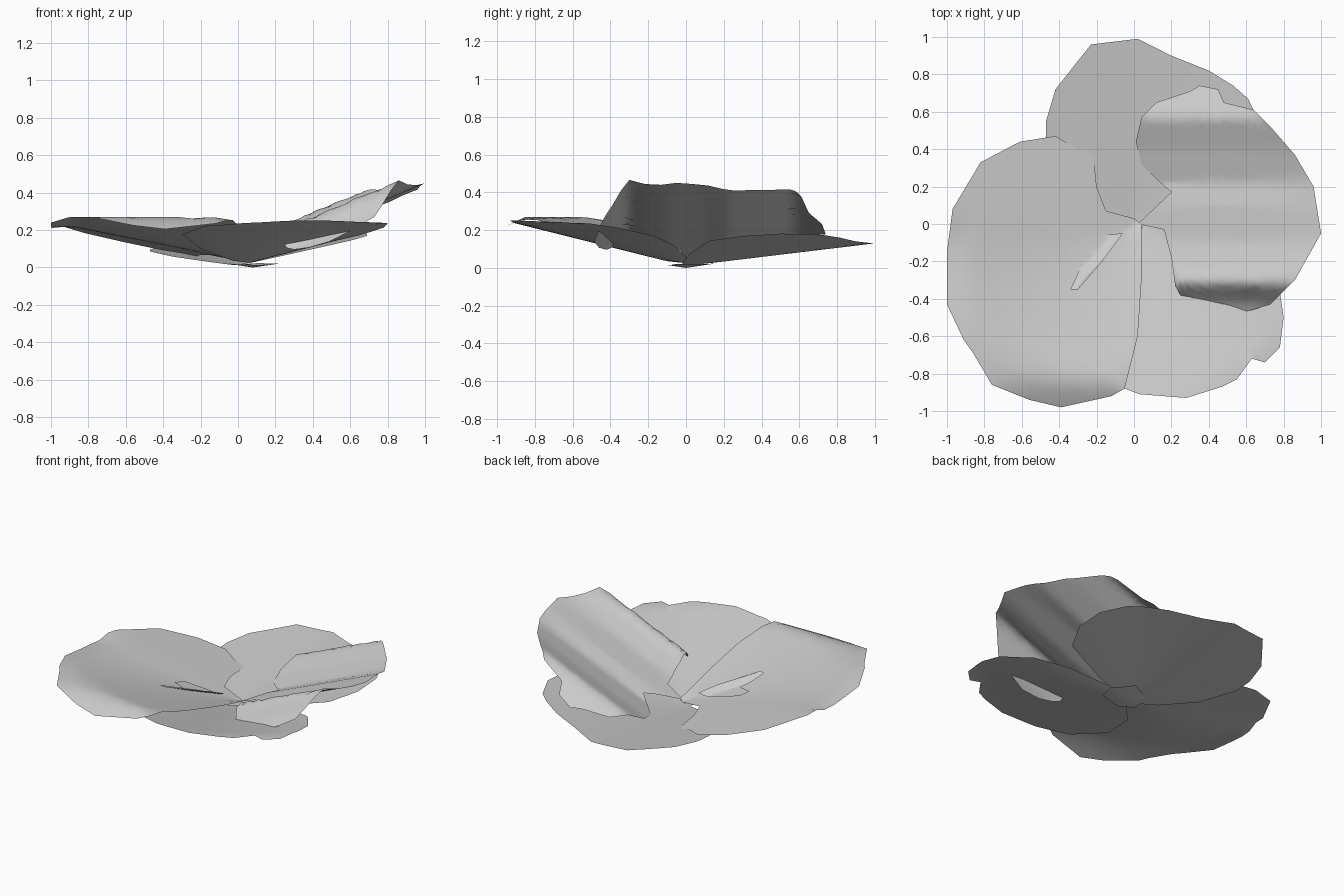
import bpy
import bmesh
from math import hypot
from mathutils import Vector

cube = bpy.data.objects.get("Cube")
if cube:
    bpy.data.objects.remove(cube, do_unlink=True)

grey = bpy.data.materials.new("soft grey")
grey.use_nodes = True
colour = (0.6, 0.6, 0.6, 1)
grey.diffuse_color = colour
grey.node_tree.nodes["Principled BSDF"].inputs["Base Color"].default_value = colour


def interpolate(profile, value):
    """Linear height along a list of (position, height) pairs."""
    for (start, low), (end, high) in zip(profile, profile[1:]):
        if value <= end:
            blend = max(0, (value - start) / (end - start))
            return low + (high - low) * blend
    return profile[-1][1]


# Height of each petal's surface
def left_height(x, y):
    if y > 0:
        return 0.04 - 0.2 * x - 0.06 * y
    rise = 0.04 + hypot(0.2 * x, 0.27 * y)
    droop = max(0, -0.85 - y) * 0.5
    lip = max(0, -0.9 - x) * 0.3
    return min(rise, 0.27) - droop - lip


def front_height(x, y):
    return min(0.01 + 0.25 * hypot(x, y), 0.25) - 0.04 * max(0, x - 0.5)


def back_height(x, y):
    return 0.01 + 0.12 * hypot(x, y) + 0.1 * max(x, 0)


ROLL = [(-0.49, -0.1), (-0.42, -0.06), (-0.31, 0.08), (-0.24, 0.04),
        (-0.1, 0), (0.1, 0), (0.22, -0.02), (0.4, 0.03),
        (0.57, 0.1), (0.65, 0.06), (0.74, 0)]


def right_height(x, y):
    return 0.03 + 0.42 * x + interpolate(ROLL, y)


def fold_height(x, y):
    crease = max(0, 0.06 - abs(x - y * 0.9)) * 0.5
    return left_height(x, y) + 0.008 + crease


def petal(name, hub, outline, height, rings=10, splits=3):
    """Sheet of rings from a hub point to an outline, lifted by a height rule."""
    bm = bmesh.new()
    rim = []
    corners = [Vector(point) for point in outline]
    for start, end in zip(corners, corners[1:] + corners[:1]):
        rim += [start.lerp(end, step / splits) for step in range(splits)]
    hub = Vector(hub)

    def vertex(point):
        return bm.verts.new((point.x, point.y, height(point.x, point.y)))

    middle = vertex(hub)
    inner = None
    for ring in range(1, rings + 1):
        outer = [vertex(hub.lerp(point, ring / rings)) for point in rim]
        for i in range(len(rim)):
            j = (i + 1) % len(rim)
            if inner:
                bm.faces.new((inner[i], outer[i], outer[j], inner[j]))
            else:
                bm.faces.new((middle, outer[i], outer[j]))
        inner = outer
    bmesh.ops.recalc_face_normals(bm, faces=bm.faces[:])
    if sum(face.normal.z for face in bm.faces) < 0:
        bmesh.ops.reverse_faces(bm, faces=bm.faces[:])
    for face in bm.faces:
        face.smooth = True
    mesh = bpy.data.meshes.new(name)
    bm.to_mesh(mesh)
    bm.free()
    mesh.materials.append(grey)
    sheet = bpy.data.objects.new(name, mesh)
    bpy.context.collection.objects.link(sheet)
    return sheet


# Broad left petal
petal("left_petal", (-0.4, -0.25), [
    (0, 0.03), (-0.15, 0.07), (-0.2, 0.2), (-0.22, 0.4), (-0.3, 0.4),
    (-0.42, 0.47), (-0.61, 0.44), (-0.82, 0.33), (-0.97, 0.08),
    (-1, -0.15), (-1, -0.43), (-0.91, -0.62), (-0.86, -0.69),
    (-0.76, -0.86), (-0.56, -0.94), (-0.39, -0.98), (-0.12, -0.92),
    (-0.05, -0.88), (0.02, -0.6), (0.04, -0.3), (0.04, 0)], left_height)

# Front petal, tucked under its neighbours
petal("front_petal", (0.2, -0.4), [
    (0.06, 0), (0.2, 0), (0.45, -0.07), (0.65, -0.18), (0.78, -0.36),
    (0.8, -0.5), (0.78, -0.66), (0.7, -0.74), (0.63, -0.72),
    (0.55, -0.83), (0.47, -0.87), (0.28, -0.93), (0.03, -0.91),
    (-0.05, -0.88), (-0.18, -0.83), (-0.3, -0.6), (-0.2, -0.3)],
    front_height)

# Low back petal
petal("back_petal", (0.1, 0.45), [
    (0.05, -0.02), (0.3, 0.02), (0.6, 0.12), (0.69, 0.3), (0.69, 0.5),
    (0.61, 0.67), (0.53, 0.74), (0.4, 0.82), (0.2, 0.9), (0.02, 0.99),
    (-0.23, 0.96), (-0.42, 0.72), (-0.47, 0.55), (-0.47, 0.42),
    (-0.35, 0.2), (-0.15, 0.05)], back_height)

# Raised right petal with rolled sides
petal("right_petal", (0.45, 0.1), [
    (0.02, 0), (0.16, -0.03), (0.2, -0.18), (0.22, -0.33), (0.26, -0.4),
    (0.38, -0.46), (0.49, -0.485), (0.63, -0.46), (0.73, -0.43),
    (0.86, -0.3), (1, -0.05), (0.96, 0.2), (0.86, 0.37), (0.73, 0.52),
    (0.64, 0.61), (0.48, 0.65), (0.45, 0.72), (0.35, 0.74), (0.3, 0.71),
    (0.12, 0.65), (0.04, 0.57), (0.01, 0.44), (0.04, 0.32),
    (0.12, 0.24), (0.2, 0.17)], right_height, rings=16)

# Small crumpled fold on the left petal
petal("small_fold", (-0.2, -0.16), [
    (-0.06, -0.05), (-0.17, -0.2), (-0.3, -0.35), (-0.34, -0.35),
    (-0.27, -0.2), (-0.36, -0.17), (-0.33, -0.1), (-0.18, -0.06)],
    fold_height, rings=4)

# Stubby centre where the petals meet
petal("flower_centre", (0.08, 0), [
    (0.22, 0.04), (0.12, 0.16), (-0.04, 0.08), (-0.05, -0.05),
    (0.05, -0.1), (0.2, -0.06)], lambda x, y: 0.15 * hypot(x - 0.08, y), rings=2)
